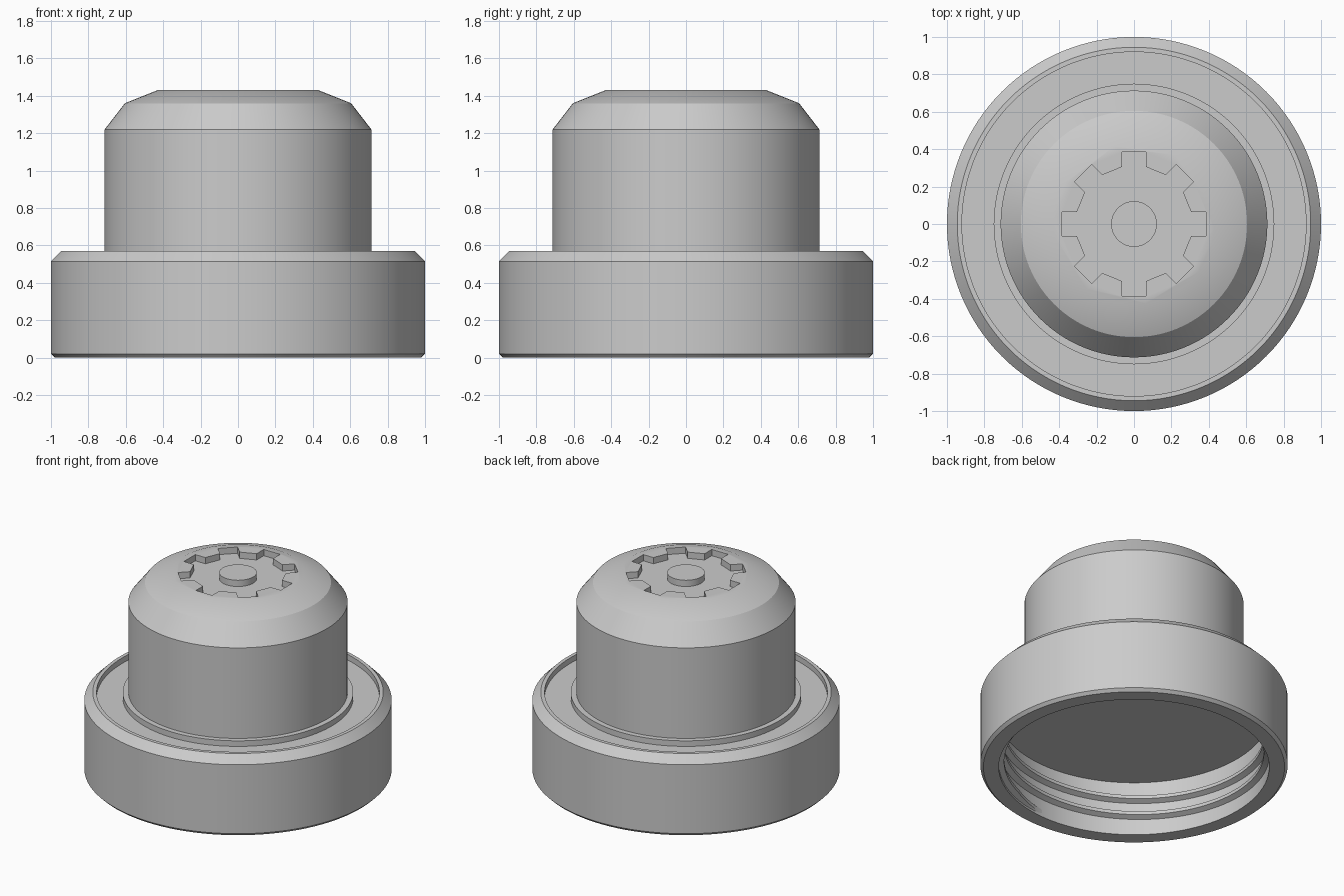
import bpy, bmesh
from math import sin, cos, pi, tau, radians

cube = bpy.data.objects.get("Cube")
if cube:
    bpy.data.objects.remove(cube)

SEGMENTS = 128
GREY = (0.6, 0.6, 0.6, 1)
grey = bpy.data.materials.new("plain_grey")
grey.use_nodes = True
grey.diffuse_color = GREY
grey.node_tree.nodes["Principled BSDF"].inputs["Base Color"].default_value = GREY


def finish(name, bm):
    bmesh.ops.recalc_face_normals(bm, faces=bm.faces)
    mesh = bpy.data.meshes.new(name)
    bm.to_mesh(mesh)
    bm.free()
    mesh.materials.append(grey)
    obj = bpy.data.objects.new(name, mesh)
    bpy.context.collection.objects.link(obj)
    return obj


def smooth(obj):
    bpy.ops.object.select_all(action="DESELECT")
    obj.select_set(True)
    bpy.context.view_layer.objects.active = obj
    bpy.ops.object.shade_smooth_by_angle(angle=radians(30))


def loft(name, rings):
    """Skin a list of closed rings and cap both ends."""
    bm = bmesh.new()
    rows = [[bm.verts.new(p) for p in ring] for ring in rings]
    n = len(rows[0])
    for a, b in zip(rows, rows[1:]):
        for i in range(n):
            j = (i + 1) % n
            bm.faces.new((a[i], a[j], b[j], b[i]))
    bm.faces.new(rows[0])
    bm.faces.new(rows[-1])
    return finish(name, bm)


def circle(r, z):
    return [(r * cos(tau * i / SEGMENTS), r * sin(tau * i / SEGMENTS), z)
            for i in range(SEGMENTS)]


def lathe(name, profile):
    return loft(name, [circle(r, z) for r, z in profile])


# Cap: hollow collar, grooved shoulder, round body and bevelled crown
cap = lathe("cap_body", [
    (0.88, 0.39), (0.88, 0), (0.98, 0), (1, 0.02), (1, 0.515),
    (0.945, 0.57), (0.92, 0.57), (0.92, 0.53), (0.75, 0.53), (0.75, 0.57),
    (0.713, 0.57), (0.713, 1.22), (0.605, 1.36), (0.43, 1.43)])

# Eight-toothed recess in the crown
FLOOR = 1.385
HALF, ROOT, TIP = 0.065, 0.305, 0.385
outline = []
for k in range(8):
    c, s = cos(k * pi / 4), sin(k * pi / 4)
    for r, w in ((ROOT, -HALF), (TIP, -HALF), (TIP, HALF), (ROOT, HALF)):
        outline.append((r * c - w * s, r * s + w * c))
cutter = loft("recess_cutter", [[(x, y, z) for x, y in outline] for z in (FLOOR, 1.6)])
cutter.hide_render = True
cut = cap.modifiers.new("toothed_recess", "BOOLEAN")
cut.operation = "DIFFERENCE"
cut.solver = "EXACT"
cut.object = cutter
bpy.ops.object.select_all(action="DESELECT")
bpy.context.view_layer.objects.active = cap
cap.select_set(True)
bpy.ops.object.modifier_apply(modifier=cut.name)
bpy.data.objects.remove(cutter)
smooth(cap)

# Round post standing in the recess
smooth(lathe("centre_post", [(0.122, FLOOR - 0.01), (0.122, 1.43)]))

# Helical thread inside the collar, fading into the wall at both ends
TURNS, PITCH = 2.5, 0.12
steps = int(TURNS * SEGMENTS)
rings = []
for i in range(steps + 1):
    a = -pi / 2 + tau * i / SEGMENTS
    z = 0.037 + PITCH * i / SEGMENTS
    fade = min(1, i / 8, (steps - i) / 8)
    crest = 0.885 - 0.04 * fade
    section = ((0.89, -0.034), (crest, -0.012), (crest, 0.012), (0.89, 0.034))
    rings.append([(r * cos(a), r * sin(a), z + dz) for r, dz in section])
smooth(loft("inner_thread", rings))
